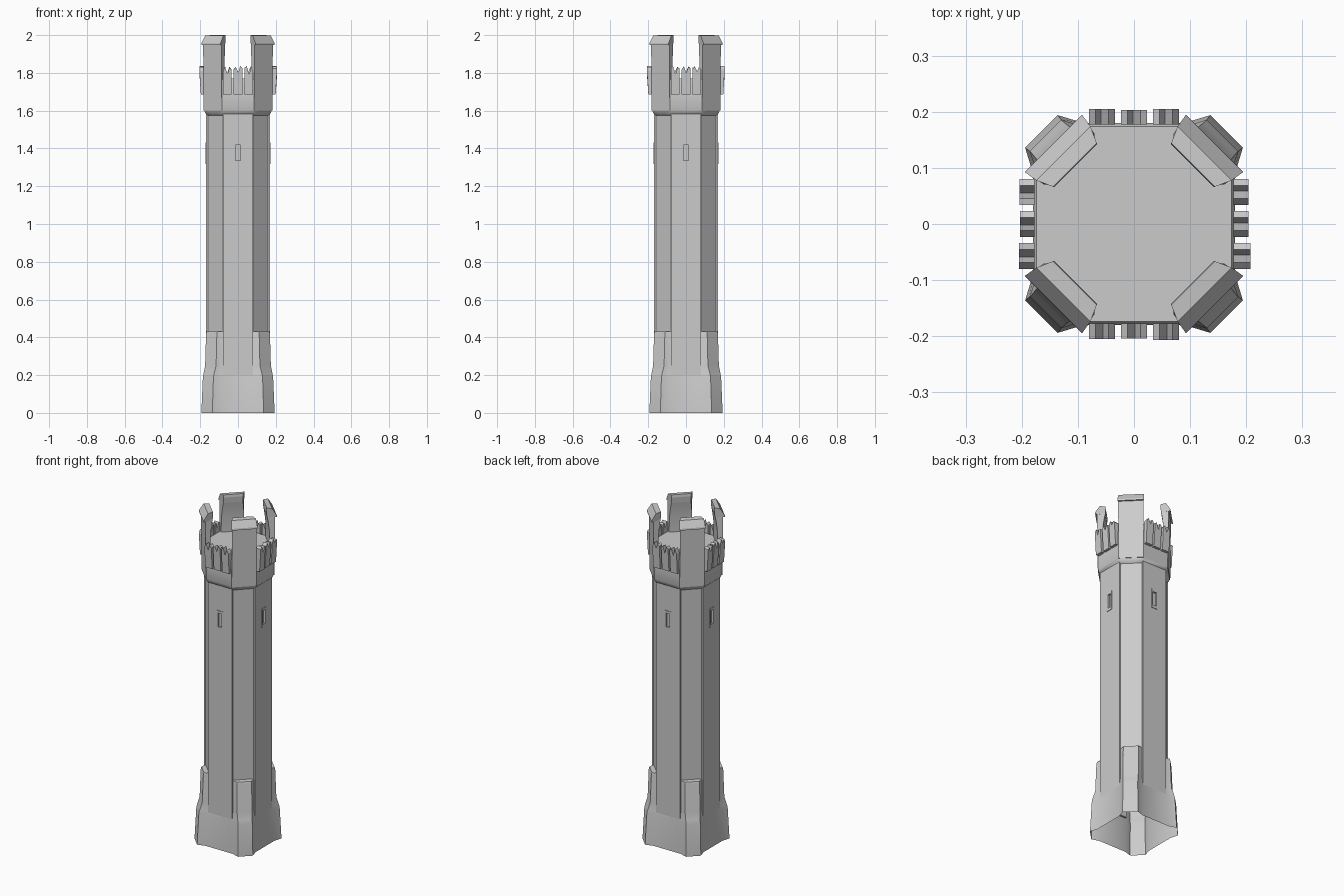
import bpy, bmesh, math, random
from mathutils import Matrix

cube = bpy.data.objects.get("Cube")
if cube:
    bpy.data.objects.remove(cube)
random.seed(4)

stone = bpy.data.materials.new("grey stone")
stone.use_nodes = True
stone.diffuse_color = (0.6, 0.6, 0.6, 1)
stone.node_tree.nodes["Principled BSDF"].inputs["Base Color"].default_value = (0.6, 0.6, 0.6, 1)


def finish(name, bm, turn=0.0, smooth=None):
    """Turn the part about the tower axis and make it an object."""
    bm.normal_update()
    bm.transform(Matrix.Rotation(turn, 4, 'Z'))
    mesh = bpy.data.meshes.new(name)
    bm.to_mesh(mesh)
    bm.free()
    mesh.materials.append(stone)
    if smooth:
        mesh.shade_smooth()
        mesh.set_sharp_from_angle(angle=math.radians(smooth))
    obj = bpy.data.objects.new(name, mesh)
    bpy.context.collection.objects.link(obj)
    return obj


def ring_points(side, half, c1, c2):
    """Square outline with a shaped corner, repeated four times."""
    pts = []
    for k in range(4):
        for x, y in ((side, half), (c2, c1), (c1, c2), (half, side)):
            for _ in range(k):
                x, y = -y, x
            pts.append((x, y))
    return pts


def flat_corner(side, half):
    third = (side - half) / 3
    return side, half, half + third, side - third


def tower_body():
    levels = [
        (0.0, (0.180, 0.090, 0.136, 0.194)),
        (0.19, (0.172, 0.088, 0.130, 0.186)),
        (0.21, (0.168, 0.086, 0.126, 0.182)),
        (0.25, (0.162, 0.084, 0.116, 0.174)),
        (0.42, (0.162, 0.082, 0.112, 0.169)),
        (0.43, (0.160, 0.080, 0.110, 0.166)),
        (0.432, flat_corner(0.160, 0.080)),
        (1.575, flat_corner(0.160, 0.080)),
        (1.585, flat_corner(0.172, 0.083)),
        (1.605, flat_corner(0.180, 0.086)),
        (1.76, flat_corner(0.180, 0.086)),
        (1.77, flat_corner(0.174, 0.083)),
    ]
    bm = bmesh.new()
    rows = [[bm.verts.new((x, y, z)) for x, y in ring_points(*s)] for z, s in levels]
    n = len(rows[0])
    for a, b in zip(rows, rows[1:]):
        for i in range(n):
            j = (i + 1) % n
            bm.faces.new((a[i], a[j], b[j], b[i]))
    bm.faces.new(rows[-1])
    finish("tower_body", bm, smooth=35)


def holed_panel(name, xs, zs, y, depth, turn):
    """Flat slab on the front with a rectangular opening in it."""
    bm = bmesh.new()
    grid = [[bm.verts.new((x, y, z)) for x in xs] for z in zs]
    for r in range(3):
        for c in range(3):
            if (r, c) != (1, 1):
                bm.faces.new((grid[r][c], grid[r][c + 1], grid[r + 1][c + 1], grid[r + 1][c]))
    obj = finish(name, bm, turn)
    solid = obj.modifiers.new("thickness", 'SOLIDIFY')
    solid.thickness = depth


def prism(name, near, far, turn, smooth=None):
    """Solid joining two matching outlines."""
    bm = bmesh.new()
    a = [bm.verts.new(p) for p in near]
    b = [bm.verts.new(p) for p in far]
    for i in range(len(a)):
        j = (i + 1) % len(a)
        bm.faces.new((a[i], a[j], b[j], b[i]))
    bm.faces.new(a[::-1])
    bm.faces.new(b)
    bmesh.ops.recalc_face_normals(bm, faces=bm.faces)
    finish(name, bm, turn, smooth)


def merlon(name, x, turn):
    """Broken-topped block hung on the outside of the parapet."""
    w = 0.023
    jag = lambda: random.uniform(-0.012, 0.008)
    outline = [(-w, 1.685), (w, 1.685), (w, 1.82 + jag()), (w * 0.5, 1.834 + jag() / 2),
               (0.002, 1.80 + jag()), (-w * 0.5, 1.834 + jag() / 2), (-w, 1.82 + jag())]
    out = 0.205 + random.uniform(-0.002, 0.003)
    near = [(x + u, -out + (0.008 if z < 1.7 else 0), z) for u, z in outline]
    far = [(x + u, -0.177, z) for u, z in outline]
    prism(name, near, far, turn)


def corner_part(name, profile, turn, smooth=None):
    """Radial profile (radius, height, half width) swept across a corner."""
    prism(name, [(-h, -r, z) for r, z, h in profile],
          [(h, -r, z) for r, z, h in profile], turn, smooth)


tower_body()

horn = [(0.189, 1.60, 0.068), (0.191, 1.80, 0.068), (0.193, 1.95, 0.068),
        (0.170, 1.975, 0.060), (0.150, 1.955, 0.054), (0.156, 1.92, 0.058),
        (0.162, 1.87, 0.062), (0.164, 1.80, 0.064), (0.164, 1.60, 0.064)]
cap = [(0.203, 1.948, 0.072), (0.202, 1.958, 0.072), (0.178, 1.997, 0.068),
       (0.149, 2.0, 0.055), (0.147, 1.985, 0.054), (0.150, 1.95, 0.054)]

for k, side in enumerate(("front", "left", "back", "right")):
    turn = k * math.pi / 2
    # Wall panel and window surround
    holed_panel(side + "_wall_panel", (-0.08, -0.016, 0.016, 0.08),
                (0.20, 1.325, 1.425, 1.59), -0.170, 0.012, turn)
    holed_panel(side + "_window_frame", (-0.020, -0.012, 0.012, 0.020),
                (1.318, 1.335, 1.418, 1.432), -0.173, 0.010, turn)
    # Parapet blocks
    for i in range(3):
        merlon(f"{side}_merlon_{i + 1}", (i - 1) * 0.057, turn)
    # Corner horns with sloped caps
    corner = turn + math.pi / 4
    corner_part(f"corner_horn_{k + 1}", horn, corner, 35)
    corner_part(f"corner_cap_{k + 1}", cap, corner)
